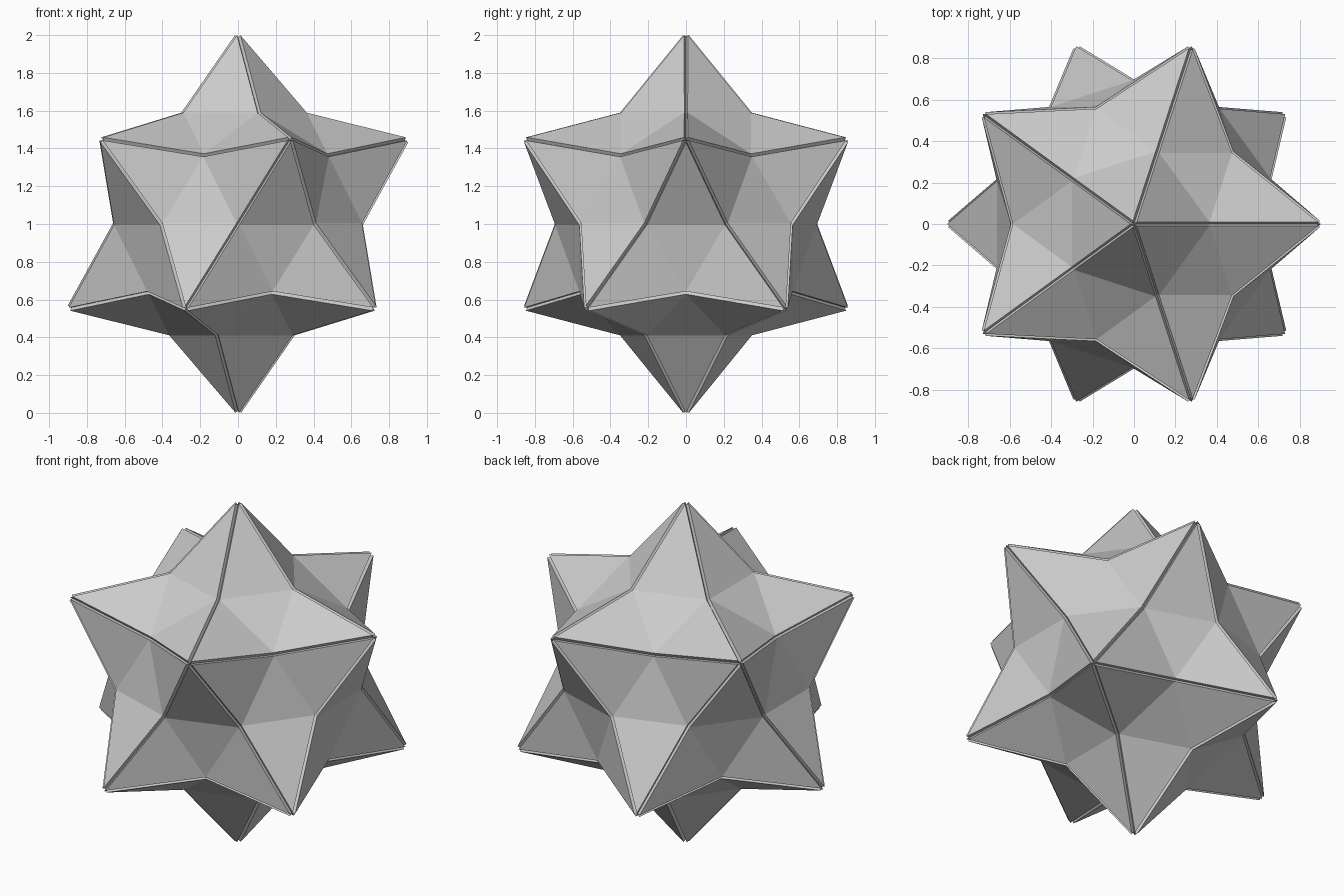
import bpy
import bmesh

TIP_RADIUS = 0.988      # spike points
NOTCH_RADIUS = 0.675    # hollows between the spikes
THICKNESS = 0.02

cube = bpy.data.objects.get("Cube")
if cube:
    bpy.data.objects.remove(cube, do_unlink=True)

# One plain grey for the whole star
grey = bpy.data.materials.new("plain grey")
grey.use_nodes = True
colour = (0.6, 0.6, 0.6, 1.0)
grey.diffuse_color = colour
grey.node_tree.nodes["Principled BSDF"].inputs["Base Color"].default_value = colour

# Twelve-pointed star: pull the five-sided corners out, push the rest in
bm = bmesh.new()
bmesh.ops.create_icosphere(bm, subdivisions=2, radius=1.0)
tips = [v for v in bm.verts if len(v.link_edges) == 5]
for v in bm.verts:
    v.co = v.co.normalized() * (TIP_RADIUS if v in tips else NOTCH_RADIUS)

# Cut along the ridges to leave twenty separate three-armed panels
seams = list({e for v in tips for e in v.link_edges})
bmesh.ops.split_edges(bm, edges=seams)
for f in bm.faces:
    f.smooth = False

mesh = bpy.data.meshes.new("star_panels")
bm.to_mesh(mesh)
bm.free()
mesh.materials.append(grey)
star = bpy.data.objects.new("star_panels", mesh)
star.location.z = 1.0
bpy.context.collection.objects.link(star)

# Thicken outward so that grooves open between the panels
shell = star.modifiers.new("panel thickness", 'SOLIDIFY')
shell.thickness = THICKNESS
shell.offset = 1.0
